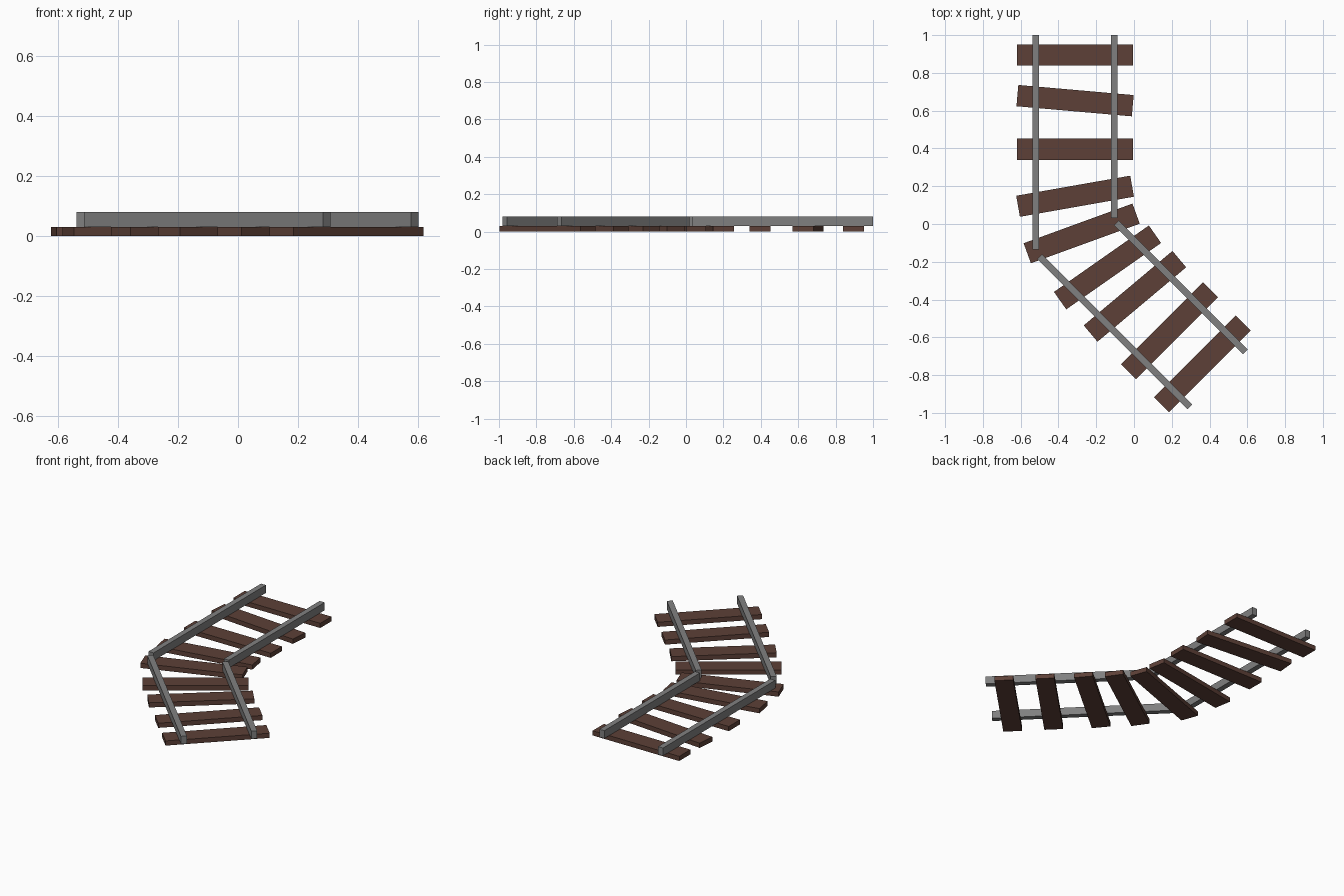
import bpy, bmesh
from math import radians, atan2, hypot
from mathutils import Matrix

if "Cube" in bpy.data.objects:
    bpy.data.objects.remove(bpy.data.objects["Cube"])


def material(name, rgb):
    m = bpy.data.materials.new(name)
    m.diffuse_color = (*rgb, 1)
    m.use_nodes = True
    m.node_tree.nodes["Principled BSDF"].inputs["Base Color"].default_value = m.diffuse_color
    return m


WOOD = material("brown_wood", (0.109, 0.051, 0.038))
STEEL = material("grey_steel", (0.216, 0.216, 0.216))


def box(name, centre, size, angle, mat):
    mesh = bpy.data.meshes.new(name)
    bm = bmesh.new()
    bmesh.ops.create_cube(bm, size=1, matrix=Matrix.Diagonal((*size, 1)))
    bm.to_mesh(mesh)
    bm.free()
    mesh.materials.append(mat)
    ob = bpy.data.objects.new(name, mesh)
    ob.location = centre
    ob.rotation_euler.z = angle
    bpy.context.collection.objects.link(ob)


def rail(name, a, b):
    dx, dy = b[0] - a[0], b[1] - a[1]
    box(name, ((a[0] + b[0]) / 2, (a[1] + b[1]) / 2, 0.055),
        (hypot(dx, dy), 0.035, 0.05), atan2(dy, dx), STEEL)


# Sleepers: x, y, turn in degrees, fanning round the bend
SLEEPERS = [
    (-0.312, 0.895, 0), (-0.312, 0.653, -5), (-0.312, 0.395, 0),
    (-0.312, 0.147, 10), (-0.277, -0.050, 20), (-0.140, -0.230, 35),
    (0.005, -0.383, 40), (0.188, -0.565, 45), (0.362, -0.740, 45),
]
for i, (x, y, deg) in enumerate(SLEEPERS, 1):
    box(f"sleeper_{i}", (x, y, 0.015), (0.613, 0.113, 0.03), radians(deg), WOOD)

# Rails: straight run, then diagonal run after the bend
rail("outer_rail_straight", (-0.52, 1.0), (-0.52, -0.135))
rail("inner_rail_straight", (-0.105, 1.0), (-0.105, 0.033))
rail("outer_rail_diagonal", (-0.50, -0.172), (0.296, -0.969))
rail("inner_rail_diagonal", (-0.094, 0.006), (0.589, -0.677))
